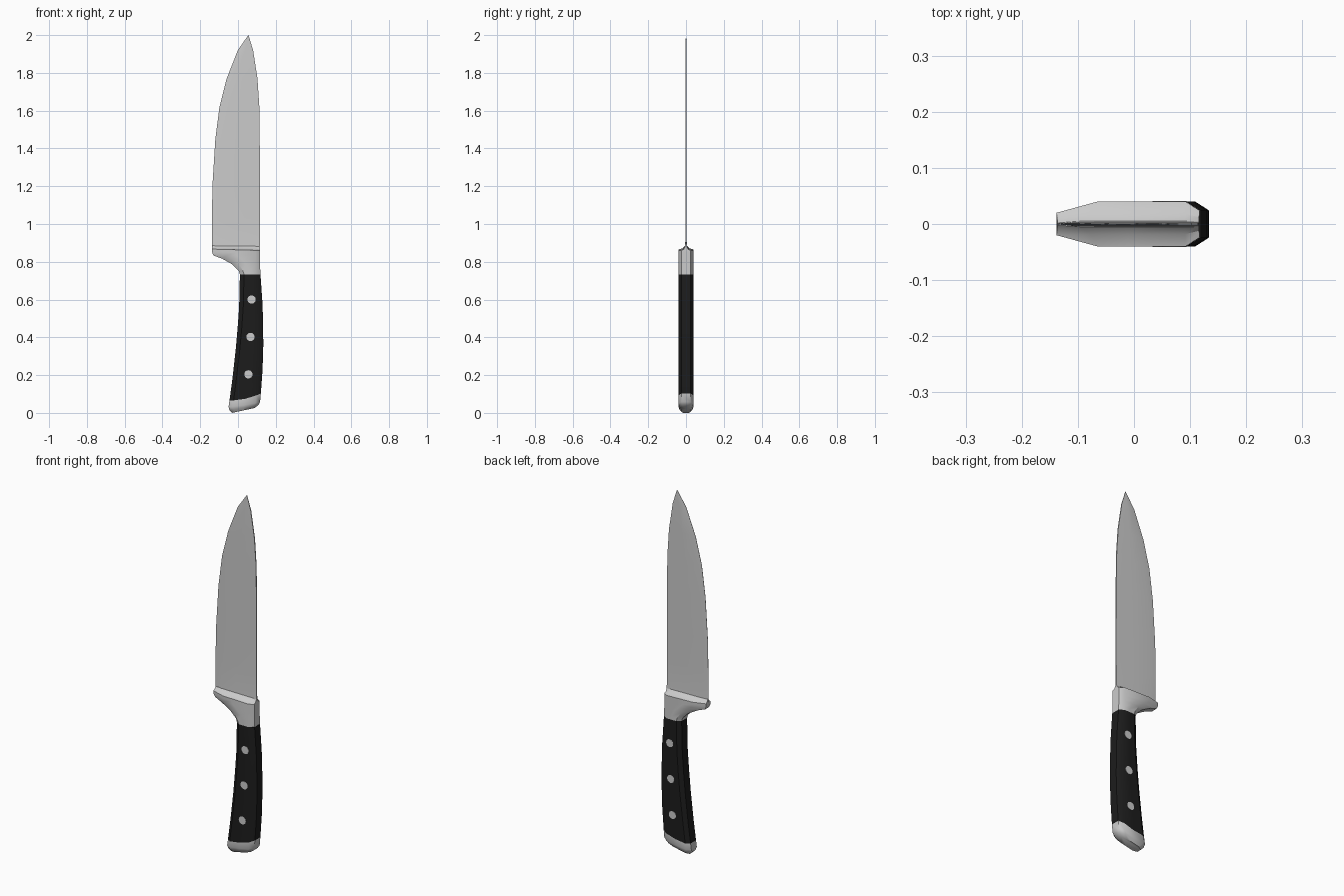
import bpy, bmesh, math
from mathutils import Matrix

if "Cube" in bpy.data.objects:
    bpy.data.objects.remove(bpy.data.objects["Cube"])


def ring(lx, lz, rx, rz, h=.04, hl=.024, hr=.024, cl=.022, cr=.025, sag=0):
    """Chamfered cross-section spanning a left and a right outline point."""
    w = rx - lx
    half = [(0, hl), (cl / w, h), (.5, h), (1 - cr / w, h), (1, hr)]
    loop = [(t, -y) for t, y in half] + [(t, y) for t, y in reversed(half)]
    return [(lx + w * t, y, lz + (rz - lz) * t - sag * 4 * t * (1 - t)) for t, y in loop]


def finish(name, bm, mat=None, angle=35):
    bmesh.ops.recalc_face_normals(bm, faces=bm.faces)
    me = bpy.data.meshes.new(name)
    bm.to_mesh(me)
    bm.free()
    ob = bpy.data.objects.new(name, me)
    bpy.context.collection.objects.link(ob)
    if mat:
        me.materials.append(mat)
    bpy.ops.object.select_all(action='DESELECT')
    ob.select_set(True)
    bpy.context.view_layer.objects.active = ob
    bpy.ops.object.shade_smooth_by_angle(angle=math.radians(angle))
    return ob


def loft(name, rings, mat=None, angle=35):
    bm = bmesh.new()
    vs = [[bm.verts.new(p) for p in r] for r in rings]
    for a, b in zip(vs, vs[1:]):
        n = len(a)
        for i in range(n):
            bm.faces.new((a[i], a[(i + 1) % n], b[(i + 1) % n], b[i]))
    bm.faces.new(vs[0])
    bm.faces.new(vs[-1])
    return finish(name, bm, mat, angle)


black = bpy.data.materials.new("black_grip")
black.diffuse_color = (.012, .012, .012, 1)
black.use_nodes = True
black.node_tree.nodes["Principled BSDF"].inputs["Base Color"].default_value = black.diffuse_color

# Blade: thin, ground to an edge on the left, thicker at the heel
stations = [(-.138, .116, .865, .006), (-.138, .116, .90, .004), (-.138, .116, 1.03, .003),
            (-.135, .116, 1.21, .003), (-.12, .115, 1.45, .003), (-.098, .113, 1.62, .003),
            (-.06, .103, 1.77, .003), (-.001, .080, 1.92, .0025), (.0545, .0555, 2.0, .001)]
loft("blade", [ring(l, z, r, z, h, .0006, h * .9, (r - l) * .15, (r - l) * .05)
               for l, r, z, h in stations])

# Bolster: sweeps from the handle out to the blade heel
loft("bolster", [
    ring(.010, .733, .118, .733),
    ring(.004, .752, .118, .752),
    ring(-.030, .786, .117, .785, cl=.035),
    ring(-.085, .817, .117, .812, hl=.022, cl=.055),
    ring(-.130, .833, .117, .835, hl=.016, cl=.070),
    ring(-.137, .850, .117, .850, hl=.020, cl=.072),
    ring(-.138, .867, .117, .860, hl=.020, cl=.073),
    ring(-.137, .874, .116, .866, h=.018, hl=.010, hr=.012, cl=.06),
    ring(-.136, .885, .116, .882, h=.005, hl=.002, hr=.004, cl=.04),
])

# Handle: curved grip with chamfered edges
butt = dict(sag=.010)
loft("handle", [
    ring(.010, .733, .119, .733),
    ring(.006, .56, .130, .574),
    ring(-.002, .45, .133, .46),
    ring(-.012, .336, .134, .36),
    ring(-.030, .177, .130, .23),
    ring(-.045, .066, .121, .103, **butt),
], black)

# Pommel: rounded metal end cap
loft("pommel", [
    ring(-.045, .066, .121, .103, **butt),
    ring(-.050, .032, .117, .058, sag=.004),
    ring(-.045, .014, .108, .042, h=.035, hl=.020, hr=.020),
    ring(-.032, .000, .088, .026, h=.024, hl=.013, hr=.013),
], angle=50)

# Rivets: pins through the grip, showing on both sides
for i, (x, z) in enumerate([(.072, .60), (.066, .402), (.055, .204)]):
    bm = bmesh.new()
    bmesh.ops.create_cone(bm, cap_ends=True, segments=16, radius1=.022, radius2=.022, depth=.082,
                          matrix=Matrix.Translation((x, 0, z)) @ Matrix.Rotation(math.pi / 2, 4, 'X'))
    finish(f"rivet_{i + 1}", bm)
